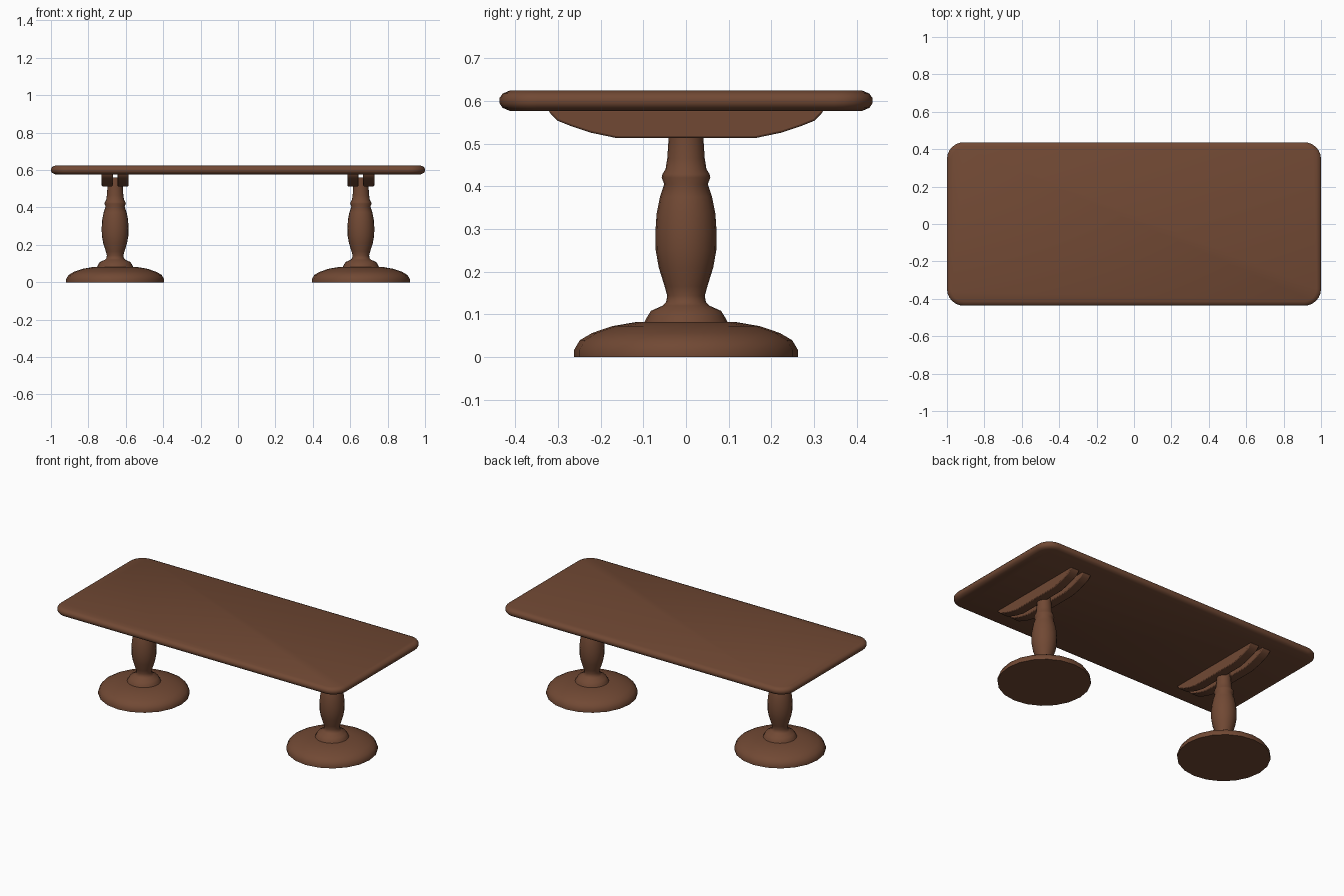
import bpy, bmesh, math

if "Cube" in bpy.data.objects:
    bpy.data.objects.remove(bpy.data.objects["Cube"])

wood = bpy.data.materials.new("dark_wood")
wood.diffuse_color = (0.165, 0.066, 0.034, 1)
wood.use_nodes = True
wood.node_tree.nodes["Principled BSDF"].inputs["Base Color"].default_value = wood.diffuse_color


def finish(name, bm, angle):
    bmesh.ops.recalc_face_normals(bm, faces=bm.faces)
    me = bpy.data.meshes.new(name)
    bm.to_mesh(me)
    bm.free()
    ob = bpy.data.objects.new(name, me)
    bpy.context.collection.objects.link(ob)
    me.materials.append(wood)
    bpy.ops.object.select_all(action='DESELECT')
    ob.select_set(True)
    bpy.context.view_layer.objects.active = ob
    bpy.ops.object.shade_smooth_by_angle(angle=math.radians(angle))
    return ob


def skin(name, rings, angle):
    """Join a stack of closed rings and cap both ends."""
    bm = bmesh.new()
    loops = [[bm.verts.new(p) for p in ring] for ring in rings]
    for a, b in zip(loops, loops[1:]):
        n = len(a)
        for i in range(n):
            j = (i + 1) % n
            bm.faces.new((a[i], a[j], b[j], b[i]))
    bm.faces.new(loops[0])
    bm.faces.new(loops[-1])
    return finish(name, bm, angle)


def rounded_rect(hx, hy, r, z, steps=6):
    pts = []
    for k, (sx, sy) in enumerate([(1, 1), (-1, 1), (-1, -1), (1, -1)]):
        for i in range(steps + 1):
            a = math.pi / 2 * (k + i / steps)
            pts.append((sx * (hx - r) + r * math.cos(a),
                        sy * (hy - r) + r * math.sin(a), z))
    return pts


def circle(cx, r, z, n=20):
    return [(cx + r * math.cos(math.tau * i / n), r * math.sin(math.tau * i / n), z)
            for i in range(n)]


# Tabletop with rounded corners and a bullnose edge
edge = [(0.023, 0.577), (0.007, 0.584), (0, 0.594), (0, 0.607), (0.007, 0.617), (0.023, 0.624)]
skin("tabletop", [rounded_rect(1 - d, 0.437 - d, 0.09 - d, z) for d, z in edge], 50)

# Turned pedestal profiles (radius, height)
base = [(0.262, 0), (0.262, 0.017), (0.249, 0.039), (0.22, 0.056),
        (0.173, 0.072), (0.115, 0.082), (0.09, 0.082)]
column = [(0.098, 0.08), (0.092, 0.092), (0.082, 0.108), (0.055, 0.12), (0.047, 0.128),
          (0.044, 0.143), (0.05, 0.165), (0.064, 0.21), (0.071, 0.25), (0.072, 0.29),
          (0.069, 0.335), (0.061, 0.375), (0.051, 0.405), (0.057, 0.42), (0.055, 0.429),
          (0.048, 0.44), (0.044, 0.465), (0.041, 0.51), (0.041, 0.56)]

# Curved brace side profile (y, z), one half
half = [(0.322, 0.58), (0.32, 0.573), (0.302, 0.554), (0.267, 0.54), (0.225, 0.526), (0.163, 0.513)]
outline = half + [(-y, z) for y, z in reversed(half)]

for side, cx in (("left", -0.657), ("right", 0.657)):
    skin(side + "_base", [circle(cx, r, z) for r, z in base], 50)
    skin(side + "_column", [circle(cx, r, z) for r, z in column], 60)
    # Pair of braces clasping the column top
    for part, dx in (("outer", -0.042), ("inner", 0.042)):
        rings = [[(cx + dx + w, y, z) for y, z in outline] for w in (-0.03, 0.03)]
        ob = skin(f"{side}_{part}_brace", rings, 40)
        bev = ob.modifiers.new("round_edges", 'BEVEL')
        bev.width = 0.009
        bev.segments = 2
        bev.limit_method = 'ANGLE'
        bev.angle_limit = math.radians(60)
